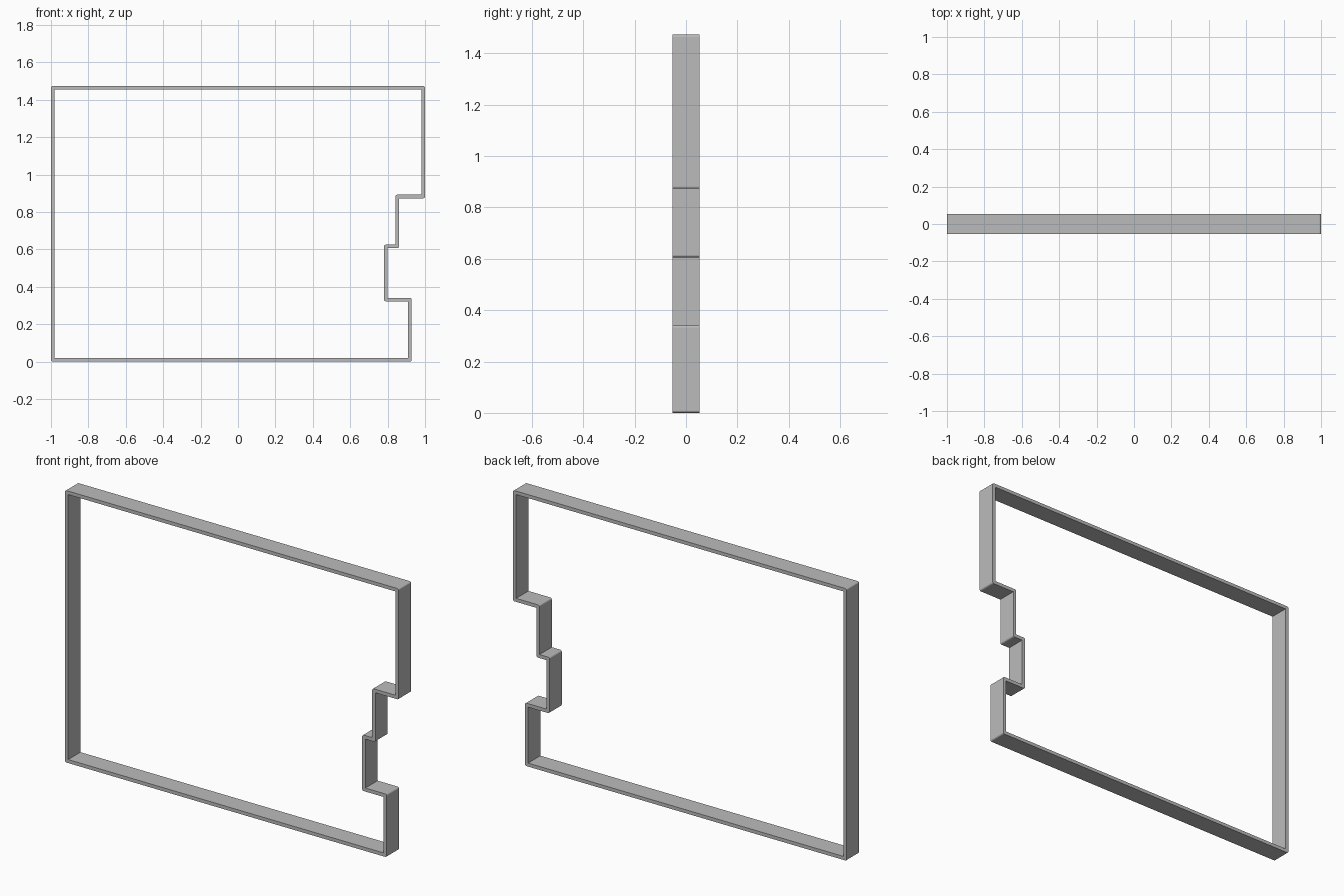
import bpy, bmesh, math
from mathutils import Vector

if "Cube" in bpy.data.objects:
    bpy.data.objects.remove(bpy.data.objects["Cube"])

WALL, DEPTH, STEPS = 0.019, 0.105, 6
HALF = WALL / 2

# Outer outline (x, z), counter-clockwise from the lower left
outline = [Vector(p) for p in (
    (-1, 0), (0.928, 0), (0.928, 0.341), (0.8, 0.341), (0.8, 0.606),
    (0.86, 0.606), (0.86, 0.873), (1, 0.873), (1, 1.473), (-1, 1.473))]


def outward(a, b):
    d = (b - a).normalized()
    return Vector((d.y, -d.x))


def corner_sections(before, corner, after):
    """Outer/inner point pairs that round the wall about one corner."""
    n1, n2 = outward(before, corner), outward(corner, after)
    centre = corner - (n1 + n2) * HALF
    convex = n1.x * n2.y - n1.y * n2.x > 0
    pairs = []
    for k in range(STEPS + 1):
        a = math.pi / 2 * k / STEPS
        arc = (n1 * math.cos(a) + n2 * math.sin(a)) * HALF
        if convex:
            pairs.append((centre + arc, centre - (n1 + n2) * HALF))
        else:
            pairs.append((corner, centre - arc))
    return pairs


# Thin wall following the outline, open at front and back
bm = bmesh.new()
rings = []
for i, point in enumerate(outline):
    following = outline[(i + 1) % len(outline)]
    for outer, inner in corner_sections(outline[i - 1], point, following):
        rings.append([bm.verts.new((p.x, y, p.y)) for p, y in (
            (outer, -DEPTH / 2), (outer, DEPTH / 2),
            (inner, DEPTH / 2), (inner, -DEPTH / 2))])
for i, ring in enumerate(rings):
    last = rings[i - 1]
    for k in range(4):
        bm.faces.new((last[k - 1], last[k], ring[k], ring[k - 1]))
bmesh.ops.remove_doubles(bm, verts=bm.verts[:], dist=0.0001)
bmesh.ops.recalc_face_normals(bm, faces=bm.faces[:])

mesh = bpy.data.meshes.new("stepped_frame")
bm.to_mesh(mesh)
bm.free()
frame = bpy.data.objects.new("stepped_frame", mesh)
bpy.context.collection.objects.link(frame)

# Plain grey
grey = bpy.data.materials.new("grey")
grey.use_nodes = True
colour = (0.5, 0.5, 0.5, 1)
grey.diffuse_color = colour
grey.node_tree.nodes["Principled BSDF"].inputs["Base Color"].default_value = colour
mesh.materials.append(grey)
